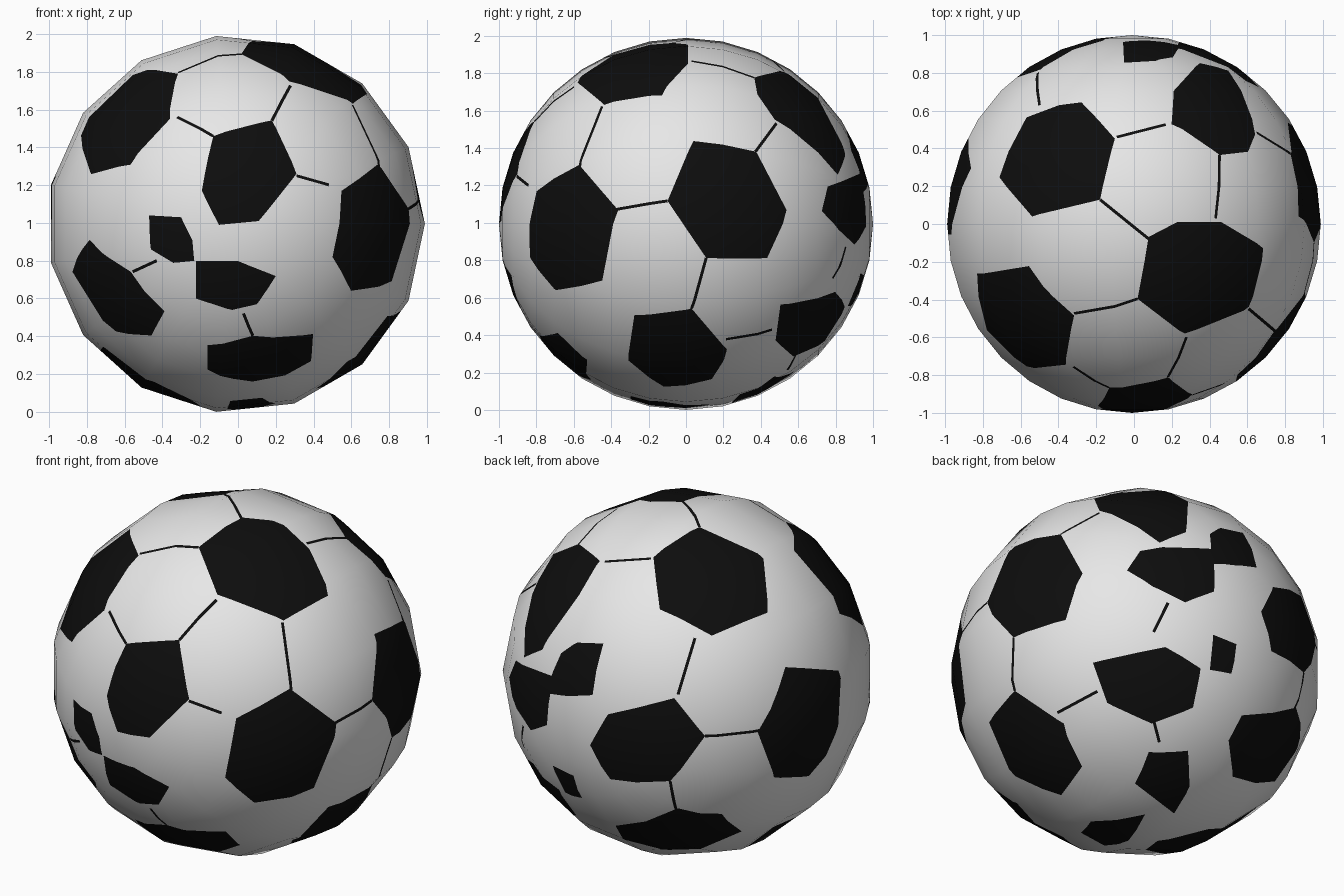
import bpy
import bmesh
from math import sin, cos, pi, radians, sqrt
from mathutils import Vector, Matrix

old = bpy.data.objects.get("Cube")
if old:
    bpy.data.objects.remove(old, do_unlink=True)

SEGMENTS, RINGS = 15, 16
CENTRE = Vector((-0.011, 0, 0.9945))
SEAM_HALF_WIDTH = 0.008


def make_material(name, value, roughness):
    mat = bpy.data.materials.new(name)
    mat.use_nodes = True
    colour = (value, value, value, 1)
    mat.diffuse_color = colour
    shader = mat.node_tree.nodes["Principled BSDF"]
    shader.inputs["Base Color"].default_value = colour
    shader.inputs["Roughness"].default_value = roughness
    return mat


def side_axes(azimuth, elevation):
    """Right, up and outward axes of one side of the ball."""
    a, e = radians(azimuth), radians(elevation)
    outward = Vector((cos(e) * sin(a), -cos(e) * cos(a), sin(e)))
    right = Vector((cos(a), sin(a), 0))
    return right, outward.cross(right), outward


def on_ball(point, origin, axes):
    """Lift a flat point, in hundredths, onto the ball as a direction."""
    u, v = ((p - o) / 100 for p, o in zip(point, origin))
    w = sqrt(max(0, 0.985 - u * u - v * v))
    right, up, outward = axes
    return (right * u + up * v + outward * w).normalized()


def paint_outline(bm, corners):
    """Cut a convex outline into the surface and paint its inside black."""
    middle = sum(corners, Vector())
    planes = []
    for p, q in zip(corners, corners[1:] + corners[:1]):
        n = p.cross(q).normalized()
        planes.append(n if n.dot(middle) > 0 else -n)
    faces = [f for f in bm.faces
             if f.calc_center_median().dot(middle) > 0
             and all(any(v.co.dot(n) > 0 for v in f.verts) for n in planes)]
    for n in planes:
        parts = set(faces)
        for f in faces:
            parts.update(f.edges)
            parts.update(f.verts)
        cut = bmesh.ops.bisect_plane(bm, geom=list(parts), dist=1e-5,
                                     plane_co=(0, 0, 0), plane_no=n)
        faces = [f for f in cut["geom"]
                 if isinstance(f, bmesh.types.BMFace)
                 and f.calc_center_median().dot(n) > 0]
    for f in faces:
        f.material_index = 1


def paint_seam(bm, a, b):
    """Paint a thin stitch line between two directions."""
    side = a.cross(b).normalized() * SEAM_HALF_WIDTH
    paint_outline(bm, [a + side, b + side, b - side, a - side])


def paint_side(bm, azimuth, elevation, origin, patches, seams):
    axes = side_axes(azimuth, elevation)
    for outline in patches:
        paint_outline(bm, [on_ball(p, origin, axes) for p in outline])
    for a, b in seams:
        paint_seam(bm, on_ball(a, origin, axes), on_ball(b, origin, axes))


# Ball: a half circle spun about the front-to-back axis
bm = bmesh.new()
profile = [bm.verts.new((sin(pi * i / RINGS), -cos(pi * i / RINGS), 0))
           for i in range(RINGS + 1)]
edges = [bm.edges.new(pair) for pair in zip(profile, profile[1:])]
bmesh.ops.spin(bm, geom=profile + edges, cent=(0, 0, 0), axis=(0, 1, 0),
               angle=2 * pi, steps=SEGMENTS, use_merge=False)
bmesh.ops.remove_doubles(bm, verts=bm.verts[:], dist=1e-4)
bmesh.ops.recalc_face_normals(bm, faces=bm.faces[:])

# Front patches and seams
paint_side(bm, 0, 0, (-1, 99.5), [
    [(-13, 146), (18, 154), (31, 126), (11, 101), (-10, 99), (-19, 117)],
    [(-56, 179), (-32, 180), (-36, 155), (-57, 131), (-78, 126), (-84, 147)],
    [(-47, 104), (-30, 103), (-24, 91), (-23, 80), (-34, 79), (-46, 86)],
    [(-22, 80), (0, 80), (20, 72), (10, 57), (-3, 54), (-22, 60)],
    [(55, 117), (74, 131), (91, 107), (82, 69), (60, 64), (50, 82)],
    [(-79, 91), (-57, 74), (-39, 53), (-46, 40), (-65, 42), (-88, 74)],
    [(-16, 35), (8, 40), (40, 41), (39, 26), (8, 15), (-16, 22)],
], [
    ((-32, 156), (-13, 146)), ((18, 154), (28, 173)),
    ((31, 125), (48, 120)), ((-56, 74), (-43, 80)), ((3, 52), (8, 40)),
])

# Side patches and seams
paint_side(bm, 90, 0, (0, 99.5), [
    [(4, 144), (37, 138), (54, 107), (44, 81), (11, 81), (-10, 112)],
    [(51, 56), (80, 63), (85, 55), (74, 37), (58, 28), (48, 37)],
    [(-28, 50), (3, 54), (22, 32), (14, 15), (-12, 11), (-31, 26)],
], [
    ((-39, 107), (-10, 112)), ((37, 138), (49, 154)), ((11, 81), (3, 54)),
])

# Top patches and seams
paint_side(bm, 0, 90, (-1, 0), [
    [(8, -7), (23, 1), (47, 1), (69, -13), (61, -44), (27, -58), (2, -40)],
    [(-57, 57), (-28, 65), (-10, 45), (-18, 13), (-54, 4), (-72, 25)],
    [(20, 53), (46, 37), (60, 38), (65, 48), (50, 81), (35, 85), (21, 70)],
], [
    ((-9, 46), (17, 53)), ((46, 37), (44, 3)), ((-18, 13), (8, -8)),
    ((2, -40), (-32, -48)), ((61, -45), (75, -57)),
])

# Back patches and seams on the -x half
paint_side(bm, 210, 25, (0, 0), [
    [(-54, 14), (-39, 14), (-44, -14), (-58, -15), (-70, -14), (-63, 8)],
    [(-35, -24), (1, -14), (18, -34), (-1, -59), (-34, -59), (-45, -41)],
    [(60, 5), (86, 4), (87, -26), (72, -54), (54, -55), (46, -31)],
], [
    ((11, 19), (3, -12)), ((18, -34), (47, -30)), ((-1, -59), (2, -76)),
])

# Back patches and seams on the +x half
paint_side(bm, 135, -25, (0, 0), [
    [(4, 48), (11, 59), (49, 59), (50, 35), (35, 29), (18, 38)],
    [(49, 11), (61, 6), (58, -10), (47, -8)],
    [(62, -32), (89, -26), (89, -41), (75, -64), (55, -64), (54, -45)],
    [(12, -51), (33, -51), (32, -69), (22, -82), (3, -67)],
], [
    ((26, 29), (18, 13)), ((-14, -18), (-37, -28)), ((15, -30), (18, -46)),
])

# Underside patches
paint_side(bm, 0, -90, (-1, 0), [
    [(-72, -19), (-42, -13), (-20, 4), (-25, 20), (-45, 30), (-72, 22)],
    [(4, -14), (20, 13), (13, 30), (-4, 30), (-6, 12)],
], [])

mesh = bpy.data.meshes.new("ball")
bm.to_mesh(mesh)
bm.free()
mesh.materials.append(make_material("white leather", 0.8, 0.6))
mesh.materials.append(make_material("black leather", 0.004, 0.6))

# Smooth shading that follows the round form across the cuts
mesh.shade_smooth()
mesh.normals_split_custom_set_from_vertices(
    [v.co.normalized() for v in mesh.vertices])
mesh.transform(Matrix.Translation(CENTRE))

ball = bpy.data.objects.new("ball", mesh)
bpy.context.collection.objects.link(ball)
